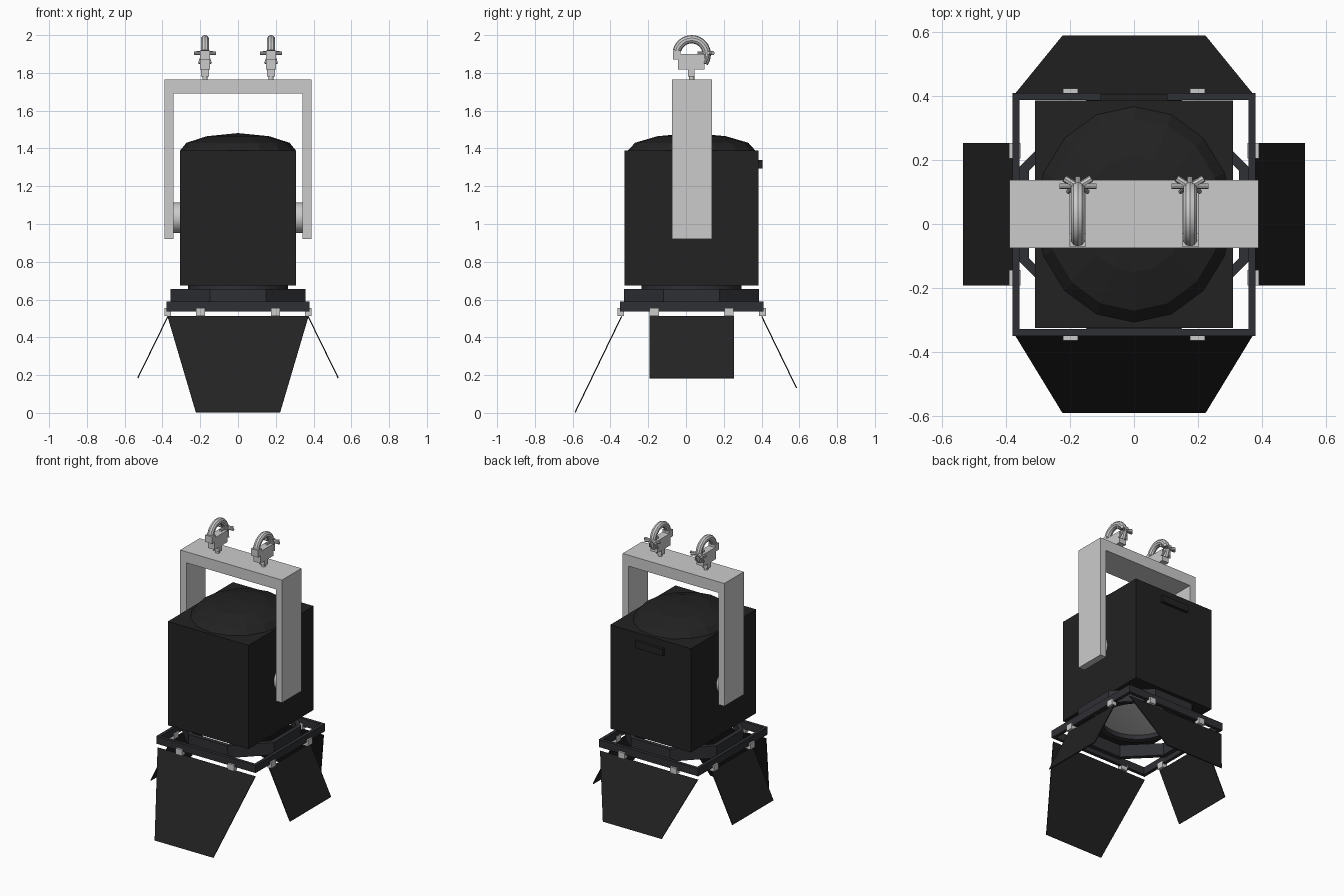
import bpy, bmesh
from math import pi, cos, sin
from mathutils import Matrix, Vector

if "Cube" in bpy.data.objects:
    bpy.data.objects.remove(bpy.data.objects["Cube"])

CY = 0.03  # lamp axis in y


def material(name, c):
    m = bpy.data.materials.new(name)
    m.diffuse_color = (*c, 1)
    m.use_nodes = True
    m.node_tree.nodes["Principled BSDF"].inputs["Base Color"].default_value = m.diffuse_color
    return m


BLACK = material("black_paint", (0.016, 0.016, 0.016))
DARK = material("dark_frame", (0.028, 0.029, 0.034))


def finish(name, bm, mat=None, smooth=False):
    bmesh.ops.recalc_face_normals(bm, faces=bm.faces)
    me = bpy.data.meshes.new(name)
    bm.to_mesh(me)
    bm.free()
    ob = bpy.data.objects.new(name, me)
    bpy.context.collection.objects.link(ob)
    if mat:
        me.materials.append(mat)
    if smooth:
        bpy.ops.object.select_all(action='DESELECT')
        ob.select_set(True)
        bpy.context.view_layer.objects.active = ob
        bpy.ops.object.shade_smooth_by_angle(angle=0.6)
    return ob


def add_box(bm, lo, hi):
    lo, hi = Vector(lo), Vector(hi)
    bmesh.ops.create_cube(bm, size=1, matrix=Matrix.Translation((lo + hi) / 2)
                          @ Matrix.Diagonal((*(hi - lo), 1)))


def box(name, lo, hi, mat=None):
    bm = bmesh.new()
    add_box(bm, lo, hi)
    return finish(name, bm, mat)


def rod(name, a, b, r, n=12, mat=None):
    a, b = Vector(a), Vector(b)
    d = b - a
    bm = bmesh.new()
    bmesh.ops.create_cone(bm, cap_ends=True, segments=n, radius1=r, radius2=r, depth=d.length,
                          matrix=Matrix.Translation((a + b) / 2)
                          @ d.to_track_quat('Z', 'Y').to_matrix().to_4x4())
    return finish(name, bm, mat, True)


def lathe(name, prof, n, mat=None, closed=False, sx=1, sy=1, turn=0, smooth=False):
    # revolve (radius, z) points about the lamp axis
    bm = bmesh.new()
    rings = []
    for r, z in prof:
        rings.append([bm.verts.new((sx * r * cos(2 * pi * (i + turn) / n),
                                    CY + sy * r * sin(2 * pi * (i + turn) / n), z)) for i in range(n)])
    pairs = list(zip(rings, rings[1:]))
    if closed:
        pairs.append((rings[-1], rings[0]))
    for a, b in pairs:
        for i in range(n):
            j = (i + 1) % n
            bm.faces.new((a[i], a[j], b[j], b[i]))
    if not closed:
        bm.faces.new(rings[0])
        bm.faces.new(rings[-1])
    bmesh.ops.remove_doubles(bm, verts=bm.verts, dist=1e-5)
    return finish(name, bm, mat, smooth)


# lamp housing, domed lid and rear handle
box("housing", (-0.308, -0.325, 0.675), (0.308, 0.385, 1.39), BLACK)
lathe("lid_dome", [(0.338, 1.388), (0.3, 1.43), (0.18, 1.465), (0.002, 1.481)], 16, BLACK, sx=0.91)
box("rear_handle", (-0.104, 0.38, 1.293), (0.104, 0.405, 1.34), BLACK)

# lens tube and lens
lathe("lens_tube", [(0.265, 0.68), (0.265, 0.63), (0.225, 0.63), (0.225, 0.68)], 24, DARK, True, smooth=True)
lathe("lens", [(0.225, 0.67), (0.225, 0.66), (0.16, 0.648), (0.08, 0.64), (0.01, 0.638)], 24, smooth=True)

# octagonal collar
k = 1 / cos(pi / 8)
lathe("octagon_collar", [(0.357 * k, 0.655), (0.357 * k, 0.57), (0.328 * k, 0.57), (0.328 * k, 0.655)],
      8, DARK, True, turn=0.5)

# square barn door frame
s2 = 2 ** 0.5
lathe("door_frame", [(0.379 * s2, 0.59), (0.379 * s2, 0.538), (0.357 * s2, 0.538), (0.357 * s2, 0.59)],
      4, DARK, True, turn=0.5)

# hinge clips
bm = bmesh.new()
for a in (-0.198, 0.198):
    for s in (-1, 1):
        for x, y, hx, hy in ((a, CY + s * 0.375, 0.024, 0.018), (s * 0.372, CY + a, 0.018, 0.024)):
            add_box(bm, (x - hx, y - hy, 0.513), (x + hx, y + hy, 0.555))
finish("hinge_clips", bm)


# barn door leaves
def leaf(name, pts):
    bm = bmesh.new()
    f = bm.faces.new([bm.verts.new(p) for p in pts])
    ob = finish(name, bm, BLACK)
    m = ob.modifiers.new("thickness", 'SOLIDIFY')
    m.thickness = 0.006
    m.offset = 0


leaf("front_door", [(-0.373, -0.341, 0.511), (0.373, -0.341, 0.511), (0.223, -0.587, 0.003), (-0.223, -0.587, 0.003)])
leaf("back_door", [(-0.373, 0.401, 0.511), (0.373, 0.401, 0.511), (0.223, 0.585, 0.132), (-0.223, 0.585, 0.132)])
for s, side in ((-1, "left"), (1, "right")):
    leaf(side + "_door", [(s * 0.371, -0.192, 0.511), (s * 0.371, 0.253, 0.511),
                          (s * 0.531, 0.253, 0.184), (s * 0.531, -0.192, 0.184)])
    # yoke pivots
    rod(side + "_pivot", (s * 0.3, CY, 1.033), (s * 0.345, CY, 1.033), 0.08, 16)

# yoke: U-shaped profile pushed through in y
bm = bmesh.new()
u = [(-0.388, 0.92), (-0.388, 1.766), (0.388, 1.766), (0.388, 0.92),
     (0.342, 0.92), (0.342, 1.69), (-0.342, 1.69), (-0.342, 0.92)]
vs = [[bm.verts.new((x, y, z)) for x, z in u] for y in (-0.075, 0.137)]
for v in vs:
    for q in ((0, 1, 6, 7), (1, 2, 5, 6), (2, 3, 4, 5)):
        bm.faces.new([v[i] for i in q])
for i in range(8):
    j = (i + 1) % 8
    bm.faces.new((vs[0][i], vs[0][j], vs[1][j], vs[1][i]))
finish("yoke", bm)

# hook clamps
for x, side in ((-0.175, "left"), (0.175, "right")):
    rod(side + "_clamp_stem", (x, CY, 1.76), (x, CY, 1.83), 0.014)
    bm = bmesh.new()
    add_box(bm, (x - 0.026, -0.042, 1.818), (x + 0.026, 0.098, 1.9))
    add_box(bm, (x - 0.026, -0.07, 1.87), (x + 0.026, -0.03, 1.918))
    add_box(bm, (x - 0.022, 0.01, 1.782), (x + 0.022, 0.046, 1.82))
    finish(side + "_clamp_block", bm)
    # curved hook: tube swept along an arc
    bm = bmesh.new()
    prev = None
    for i in range(17):
        t = 2.9 - i * 3.5 / 16
        ring = []
        for j in range(10):
            p = 2 * pi * j / 10
            r = 0.08 + 0.022 * cos(p)
            ring.append(bm.verts.new((x + 0.022 * sin(p), CY + r * cos(t), 1.898 + r * sin(t))))
        if prev:
            for j in range(10):
                m = (j + 1) % 10
                bm.faces.new((prev[j], prev[m], ring[m], ring[j]))
        else:
            bm.faces.new(ring)
        prev = ring
    bm.faces.new(prev)
    finish(side + "_clamp_hook", bm, None, True)
    # bolt with cross bar and wing nut
    rod(side + "_clamp_bolt", (x, 0.06, 1.905), (x, 0.148, 1.905), 0.009, 8)
    rod(side + "_clamp_bar", (x - 0.058, 0.118, 1.905), (x + 0.058, 0.118, 1.905), 0.009, 8)
    for s in (-1, 1):
        rod(side + "_clamp_wing", (x + s * 0.01, 0.122, 1.905), (x + s * 0.042, 0.142, 1.905), 0.011, 8)
        rod(side + "_clamp_brace", (x + s * 0.012, 0.122, 1.9), (x + s * 0.03, 0.1, 1.85), 0.007, 8)
